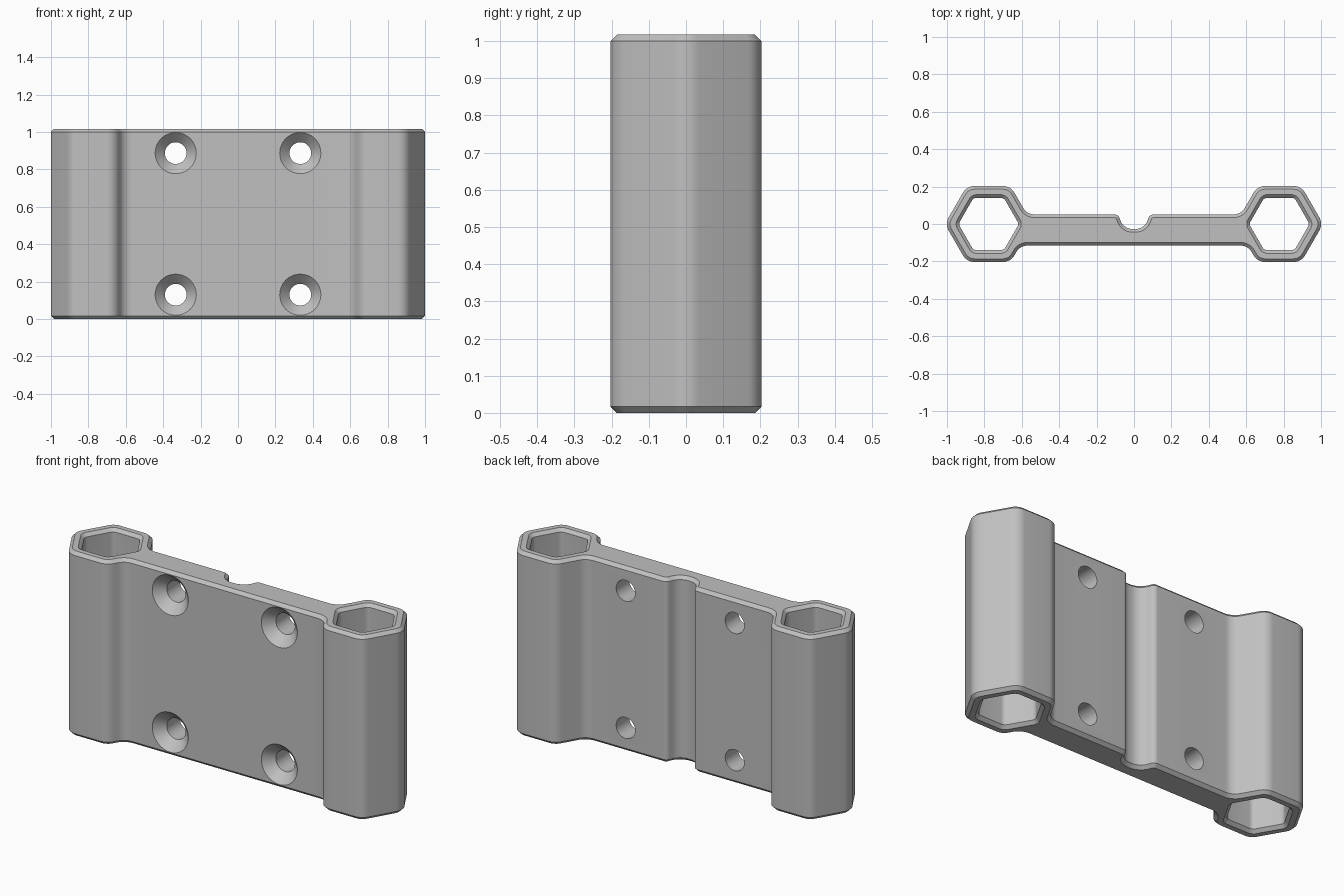
import bpy
import bmesh
import math
from mathutils import Vector

cube = bpy.data.objects.get("Cube")
if cube:
    bpy.data.objects.remove(cube, do_unlink=True)

HEIGHT = 1.017
CHAMFER = 0.017
HEX_X = 0.777                    # tube centre
HEX_APOTHEM = 0.203
HOLE_APOTHEM = 0.14
BAR_FRONT, BAR_BACK = -0.115, 0.051


def rounded(corners, steps=8):
    """Outline with each (x, y, radius) corner replaced by an arc."""
    points = []
    for i, (x, y, r) in enumerate(corners):
        p = Vector((x, y))
        before = (Vector(corners[i - 1][:2]) - p).normalized()
        after = (Vector(corners[(i + 1) % len(corners)][:2]) - p).normalized()
        half = before.angle(after) / 2
        centre = p + (before + after).normalized() * r / math.sin(half)
        tangent = r / math.tan(half)
        u = (p + before * tangent - centre).normalized()
        v = (p + after * tangent - centre).normalized()
        points += [centre + u.slerp(v, k / steps) * r for k in range(steps + 1)]
    return points


def offset(points, dist):
    """Move a counter-clockwise outline outward by dist."""
    result = []
    for i, p in enumerate(points):
        a = (p - points[i - 1]).normalized()
        b = (points[(i + 1) % len(points)] - p).normalized()
        n1, n2 = Vector((a.y, -a.x)), Vector((b.y, -b.x))
        result.append(p + (n1 + n2) * dist / (1 + n1.dot(n2)))
    return result


def loft(bm, rings):
    """Join closed rings of 3D points with quads; return end loops."""
    loops = [[bm.verts.new(p) for p in ring] for ring in rings]
    for low, high in zip(loops, loops[1:]):
        for i in range(len(low)):
            bm.faces.new((low[i - 1], low[i], high[i], high[i - 1]))
    return loops[0], loops[-1]


def chamfered_wall(bm, points, shift):
    """Vertical wall whose two ends are chamfered by shift."""
    end = offset(points, shift)
    levels = [(end, 0), (points, CHAMFER), (points, HEIGHT - CHAMFER), (end, HEIGHT)]
    return loft(bm, [[(p.x, p.y, z) for p in ring] for ring, z in levels])


def hexagon(cx, apothem, radius):
    big = apothem / math.cos(math.pi / 6)
    return [(cx + big * math.cos(k * math.pi / 3),
             big * math.sin(k * math.pi / 3), radius) for k in range(6)]


def finish(bm, name):
    bmesh.ops.recalc_face_normals(bm, faces=bm.faces[:])
    mesh = bpy.data.meshes.new(name)
    bm.to_mesh(mesh)
    bm.free()
    obj = bpy.data.objects.new(name, mesh)
    bpy.context.collection.objects.link(obj)
    return obj


# Outline: right half from front to back, then its mirror image
hexa = hexagon(HEX_X, HEX_APOTHEM, 0.07)
inner_x = hexa[3][0]
slope = math.tan(math.pi / 6)
half = [(inner_x - BAR_FRONT * slope, BAR_FRONT, 0.07),
        hexa[4], hexa[5], hexa[0], hexa[1], hexa[2],
        (inner_x + BAR_BACK * slope, BAR_BACK, 0.07),
        (0.085, BAR_BACK, 0.03),             # groove lip
        (0.055, -0.027, 0.07)]               # groove floor
# Correct the front joint to lie on the slanted tube side
outline = rounded(half + [(-x, y, r) for x, y, r in reversed(half)])

# Bracket body with two hexagonal tubes
bm = bmesh.new()
walls = [chamfered_wall(bm, outline, -CHAMFER)]
for side in (-1, 1):
    hole = rounded(hexagon(side * HEX_X, HOLE_APOTHEM, 0.03), 5)
    walls.append(chamfered_wall(bm, hole, CHAMFER))
for end in (0, 1):
    edges = []
    for wall in walls:
        loop = wall[end]
        edges += [bm.edges.get((loop[i - 1], loop[i])) for i in range(len(loop))]
    bmesh.ops.triangle_fill(bm, edges=edges, use_beauty=True, use_dissolve=False)
body = finish(bm, "bracket_body")

# Countersunk screw holes
bm = bmesh.new()
profile = [(0.11, -0.3), (0.11, BAR_FRONT), (0.058, -0.063), (0.058, 0.3)]
for x in (-0.333, 0.333):
    for z in (0.13, HEIGHT - 0.13):
        rings = [[(x + r * math.cos(k * math.tau / 48), y,
                   z + r * math.sin(k * math.tau / 48)) for k in range(48)]
                 for r, y in profile]
        for cap in loft(bm, rings):
            bm.faces.new(cap)
cutter = finish(bm, "screw_hole_cutter")
cutter.hide_render = True

bpy.ops.object.select_all(action='DESELECT')
bpy.context.view_layer.objects.active = body
body.select_set(True)
cut = body.modifiers.new("screw_holes", 'BOOLEAN')
cut.operation = 'DIFFERENCE'
cut.solver = 'EXACT'
cut.object = cutter
bpy.ops.object.modifier_apply(modifier=cut.name)
bpy.data.objects.remove(cutter, do_unlink=True)

# Plain grey finish
grey = bpy.data.materials.new("light_grey")
grey.use_nodes = True
colour = (0.53, 0.53, 0.53, 1)
grey.diffuse_color = colour
grey.node_tree.nodes["Principled BSDF"].inputs["Base Color"].default_value = colour
body.data.materials.clear()
body.data.materials.append(grey)
bpy.ops.object.shade_smooth_by_angle(angle=math.radians(30))
